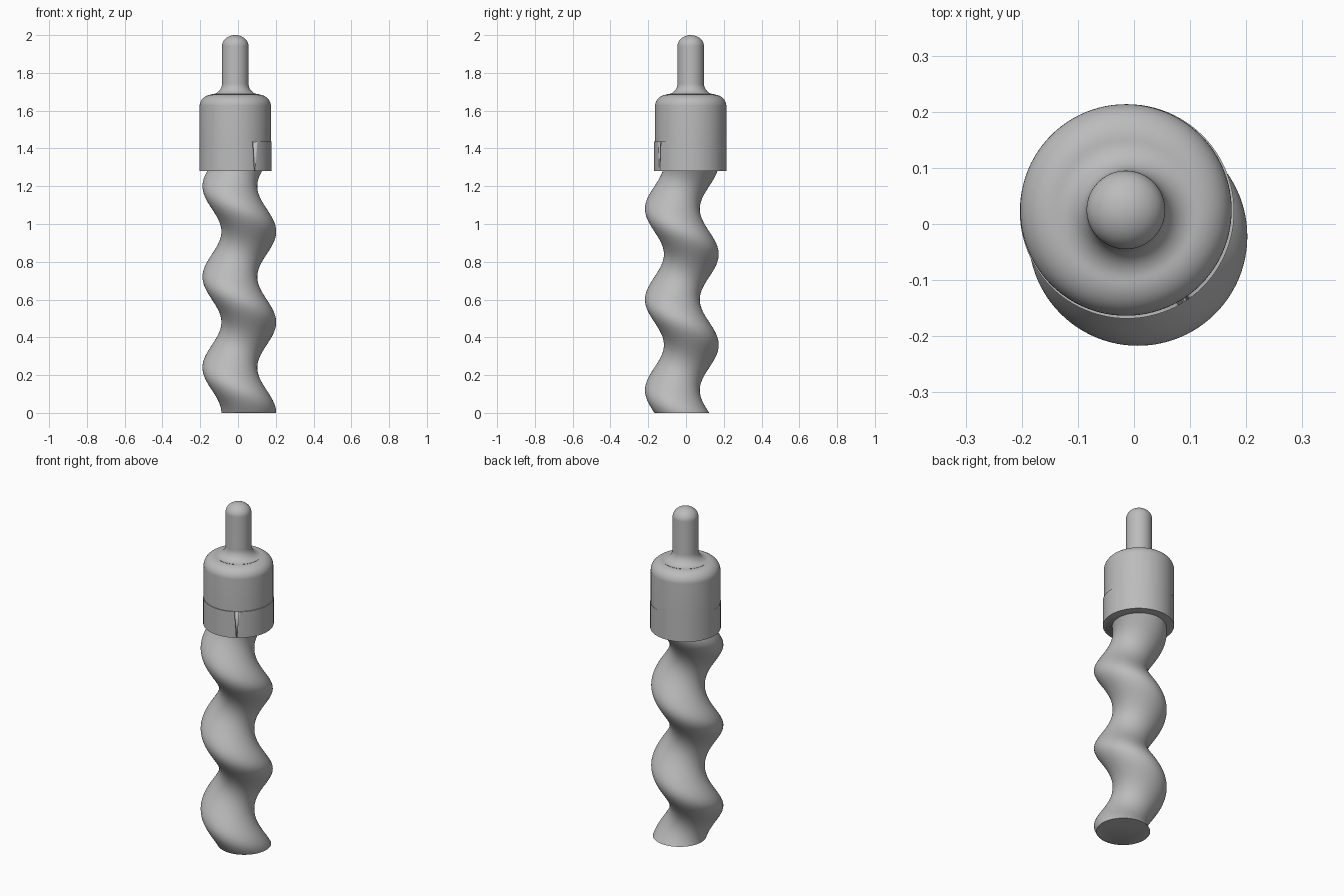
import bpy, bmesh, math
from mathutils import Vector

if "Cube" in bpy.data.objects:
    bpy.data.objects.remove(bpy.data.objects["Cube"])

steel = bpy.data.materials.new("grey steel")
steel.diffuse_color = (0.5, 0.5, 0.5, 1)
steel.use_nodes = True
steel.node_tree.nodes["Principled BSDF"].inputs["Base Color"].default_value = steel.diffuse_color


def loft(name, rings, angle=35):
    """Skin a list of (cx, cy, z, radius) circles into a closed solid."""
    n = 96
    bm = bmesh.new()
    loops = []
    for cx, cy, z, r in rings:
        loops.append([bm.verts.new((cx + r * math.cos(2 * math.pi * i / n),
                                    cy + r * math.sin(2 * math.pi * i / n), z))
                      for i in range(n)])
    for a, b in zip(loops, loops[1:]):
        for i in range(n):
            j = (i + 1) % n
            bm.faces.new((a[i], a[j], b[j], b[i]))
    bm.faces.new(loops[0][::-1])
    bm.faces.new(loops[-1])
    return finish(name, bm, angle)


def finish(name, bm, angle):
    me = bpy.data.meshes.new(name)
    bm.to_mesh(me)
    bm.free()
    me.materials.append(steel)
    ob = bpy.data.objects.new(name, me)
    bpy.context.collection.objects.link(ob)
    bpy.ops.object.select_all(action='DESELECT')
    ob.select_set(True)
    bpy.context.view_layer.objects.active = ob
    bpy.ops.object.shade_smooth_by_angle(angle=math.radians(angle))
    return ob


# helical rotor: a circle whose centre winds around the axis
pitch, steps, top = 0.48, 200, 1.281
rotor = []
for k in range(steps + 1):
    z = top * k / steps
    t = 2 * math.pi * z / pitch
    rotor.append((0.007 + 0.05 * math.cos(t), -0.022 - 0.05 * math.sin(t), z, 0.145))
loft("helical_rotor", rotor, 60)

# head with rounded shoulder, fillet and domed stem
cx, cy = -0.0145, 0.025


def arc(r0, z0, rx, rz, a0, a1, n=12):
    return [(r0 + rx * math.cos(math.radians(a0 + (a1 - a0) * i / n)),
             z0 + rz * math.sin(math.radians(a0 + (a1 - a0) * i / n))) for i in range(n + 1)]


profile = [(0.1885, 1.435)]
profile += arc(0.1235, 1.625, 0.065, 0.06, 0, 90)       # shoulder
profile += arc(0.125, 1.745, 0.055, 0.058, 270, 180)    # fillet to stem
profile += arc(0.0, 1.942, 0.07, 0.058, 0, 88, 16)      # dome
loft("head", [(cx, cy, z, r) for r, z in profile])

# collar under the head, slightly off centre
bx, by, br = -0.0125, 0.0225, 0.191
collar = loft("collar", [(bx, by, 1.28, br), (bx, by, 1.436, br)])

# tapered slot in the collar
a = math.radians(-58)
out, side = Vector((math.cos(a), math.sin(a), 0)), Vector((-math.sin(a), math.cos(a), 0))
bm = bmesh.new()
tri = [(-0.012, 1.45), (0.012, 1.45), (0.001, 1.27), (-0.001, 1.27)]
rows = [[bm.verts.new(Vector((bx, by, z)) + out * d + side * s) for s, z in tri]
        for d in (br - 0.012, br + 0.03)]
bm.faces.new(rows[0])
bm.faces.new(rows[1][::-1])
for i in range(4):
    j = (i + 1) % 4
    bm.faces.new((rows[0][j], rows[0][i], rows[1][i], rows[1][j]))
bmesh.ops.recalc_face_normals(bm, faces=bm.faces)
cutter = finish("slot_cutter", bm, 30)
cutter.hide_render = True
cutter.hide_viewport = True
mod = collar.modifiers.new("slot", 'BOOLEAN')
mod.operation = 'DIFFERENCE'
mod.solver = 'EXACT'
mod.object = cutter
